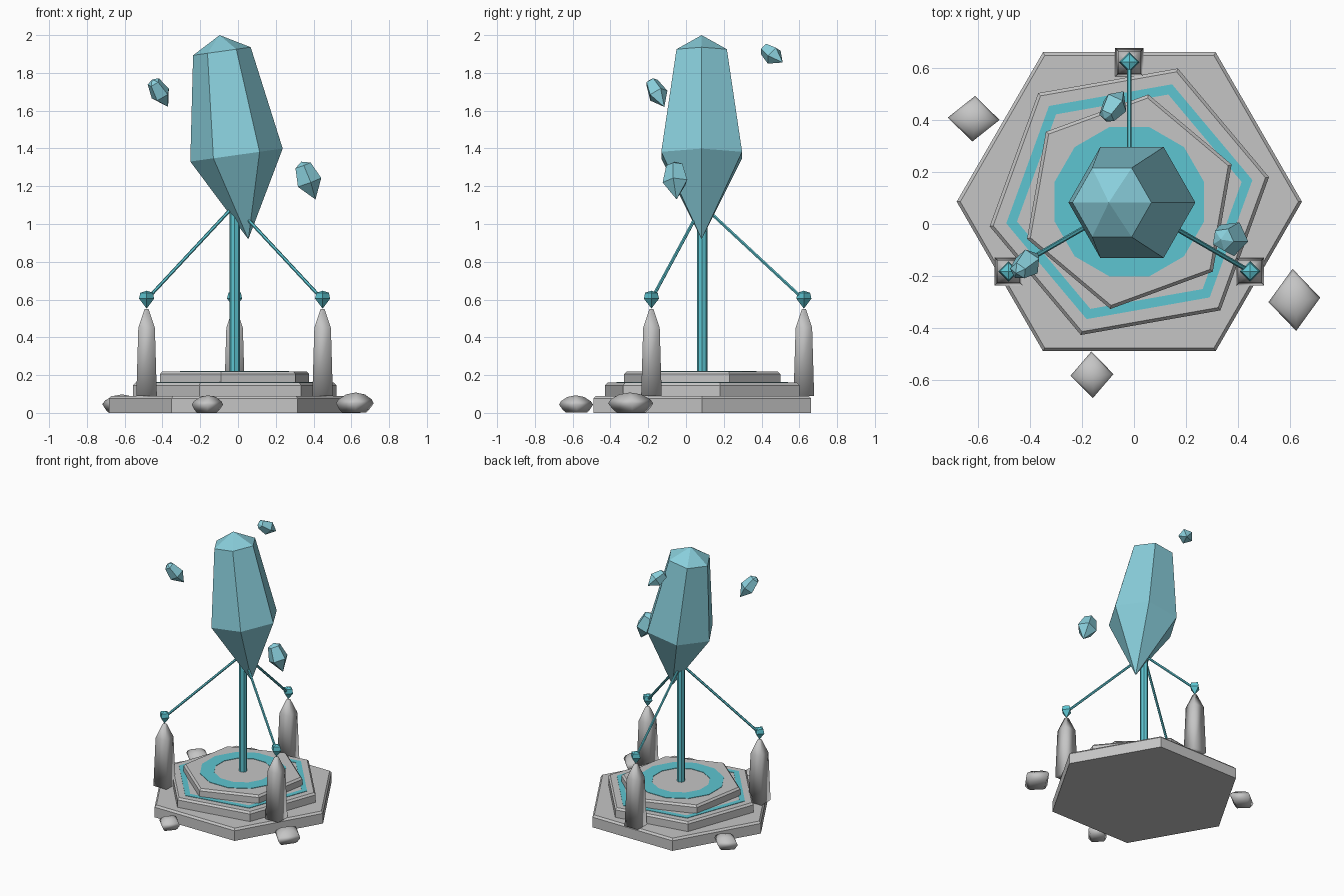
import bpy, bmesh, math
from mathutils import Matrix, Vector

if "Cube" in bpy.data.objects:
    bpy.data.objects.remove(bpy.data.objects["Cube"])


def material(name, rgb):
    m = bpy.data.materials.new(name)
    m.diffuse_color = (*rgb, 1)
    m.use_nodes = True
    m.node_tree.nodes["Principled BSDF"].inputs["Base Color"].default_value = m.diffuse_color
    return m


STONE = material("grey stone", (0.56, 0.56, 0.56))
GLOW = material("bright teal", (0.11, 0.56, 0.64))
CRYSTAL = material("pale crystal blue", (0.25, 0.62, 0.71))
CX, CY = -0.018, 0.086      # axis of the shrine


def finish(name, bm, mat, matrix, smooth=False):
    bmesh.ops.recalc_face_normals(bm, faces=bm.faces)
    me = bpy.data.meshes.new(name)
    bm.to_mesh(me)
    bm.free()
    me.transform(matrix)
    me.materials.append(mat)
    for p in me.polygons:
        p.use_smooth = smooth
    ob = bpy.data.objects.new(name, me)
    bpy.context.collection.objects.link(ob)
    return ob


def ring_points(r, n, rot):
    return [(r * math.cos(rot + math.tau * i / n), r * math.sin(rot + math.tau * i / n))
            for i in range(n)]


def loft(name, profile, n, rot, mat, matrix, smooth=False, lean=(0, 0)):
    """Faceted solid from (radius, height) rings; radius 0 makes a point."""
    bm = bmesh.new()
    rings = []
    for r, z in profile:
        pts = ring_points(r, n, math.radians(rot)) if r else [(0, 0)]
        rings.append([bm.verts.new((x + lean[0] * z, y + lean[1] * z, z)) for x, y in pts])
    for a, b in zip(rings, rings[1:]):
        for i in range(n):
            j = (i + 1) % n
            quad = [a[i % len(a)], a[j % len(a)], b[j % len(b)], b[i % len(b)]]
            bm.faces.new(list(dict.fromkeys(quad)))
    for end in (rings[0], rings[-1]):
        if len(end) > 1:
            bm.faces.new(end)
    return finish(name, bm, mat, matrix, smooth)


def band(name, r_in, r_out, z, n, rot):
    """Thin inlaid ring plate."""
    bm = bmesh.new()
    rings = [[bm.verts.new((x, y, h)) for x, y in ring_points(r, n, math.radians(rot))]
             for r, h in ((r_in, z - .003), (r_out, z - .003), (r_out, z + .003), (r_in, z + .003))]
    for k in range(4):
        a, b = rings[k], rings[(k + 1) % 4]
        for i in range(n):
            j = (i + 1) % n
            bm.faces.new((a[i], a[j], b[j], b[i]))
    finish(name, bm, GLOW, Matrix.Translation((CX, CY, 0)))


def rod(name, start, end, r, n, mat):
    a, b = Vector(start), Vector(end)
    d = b - a
    m = Matrix.Translation(a) @ d.to_track_quat('Z', 'Y').to_matrix().to_4x4()
    loft(name, [(r, 0), (r, d.length)], n, 0, mat, m)


# stepped base, each tier turned ten degrees further
for name, r, z0, z1, rot in (("base_tier", .666, 0, .09, 0),
                             ("middle_tier", .547, .085, .16, 10),
                             ("top_tier", .42, .155, .22, 20)):
    loft(name, [(r, z0), (r, z1 - .014), (r - .014, z1)], 6, rot, STONE,
         Matrix.Translation((CX, CY, 0)))

# inlaid glowing bands
band("middle_band", .44, .482, .16, 6, 10)
band("top_band", .2, .298, .22, 12, 15)

# central beam
rod("central_beam", (CX, CY, .21), (CX, CY, 1.1), .028, 8, GLOW)

# large tilted crystal
loft("main_crystal", [(0, -.45), (.247, 0), (.154, .555), (0, .641)], 6, 0, CRYSTAL,
     Matrix.Translation((-.008, .083, 1.365)) @ Matrix.Rotation(math.radians(-8), 4, 'Y'))

# three pillars with a small crystal and a tether each
for i in range(3):
    a = math.radians(90 + 120 * i)
    x, y = CX + .538 * math.cos(a), CY + .538 * math.sin(a)
    at = Matrix.Translation((x, y, 0))
    loft(f"pillar_{i + 1}", [(.077, .09), (.062, .45), (.015, .55)], 4, 45, STONE, at, True)
    loft(f"pillar_crystal_{i + 1}", [(0, .552), (.04, .605), (.033, .636), (0, .647)],
         4, 0, GLOW, at)
    rod(f"tether_{i + 1}", (x, y, .6), (CX, CY, 1.1), .009, 6, GLOW)

# floating shards: tip, top point, radius
for i, (tip, top, r) in enumerate((((-.37, -.115, 1.62), (-.455, -.19, 1.765), .055),
                                   ((.41, -.05, 1.13), (.335, -.06, 1.33), .07),
                                   ((-.04, .512, 1.855), (-.113, .405, 1.935), .052))):
    t, d = Vector(tip), Vector(top) - Vector(tip)
    L = d.length
    loft(f"floating_shard_{i + 1}", [(0, 0), (r, .45 * L), (r * .65, .9 * L), (0, L)], 5, 0,
         CRYSTAL, Matrix.Translation(t) @ d.to_track_quat('Z', 'Y').to_matrix().to_4x4())

# loose rubble around the base
for i, (x, y, sx, sy, h, rot) in enumerate(((.615, -.29, .1, .12, .105, 4),
                                            (-.165, -.58, .083, .09, .09, 2),
                                            (-.622, .408, .1, .088, .095, -3))):
    loft(f"rubble_{i + 1}", [(.65, 0), (.8, .15), (1, .45), (.88, .65), (.5, .9), (0, 1)],
         4, rot, STONE, Matrix.Translation((x, y, .003)) @ Matrix.Diagonal((sx, sy, h, 1)),
         True, (.08, -.05))
